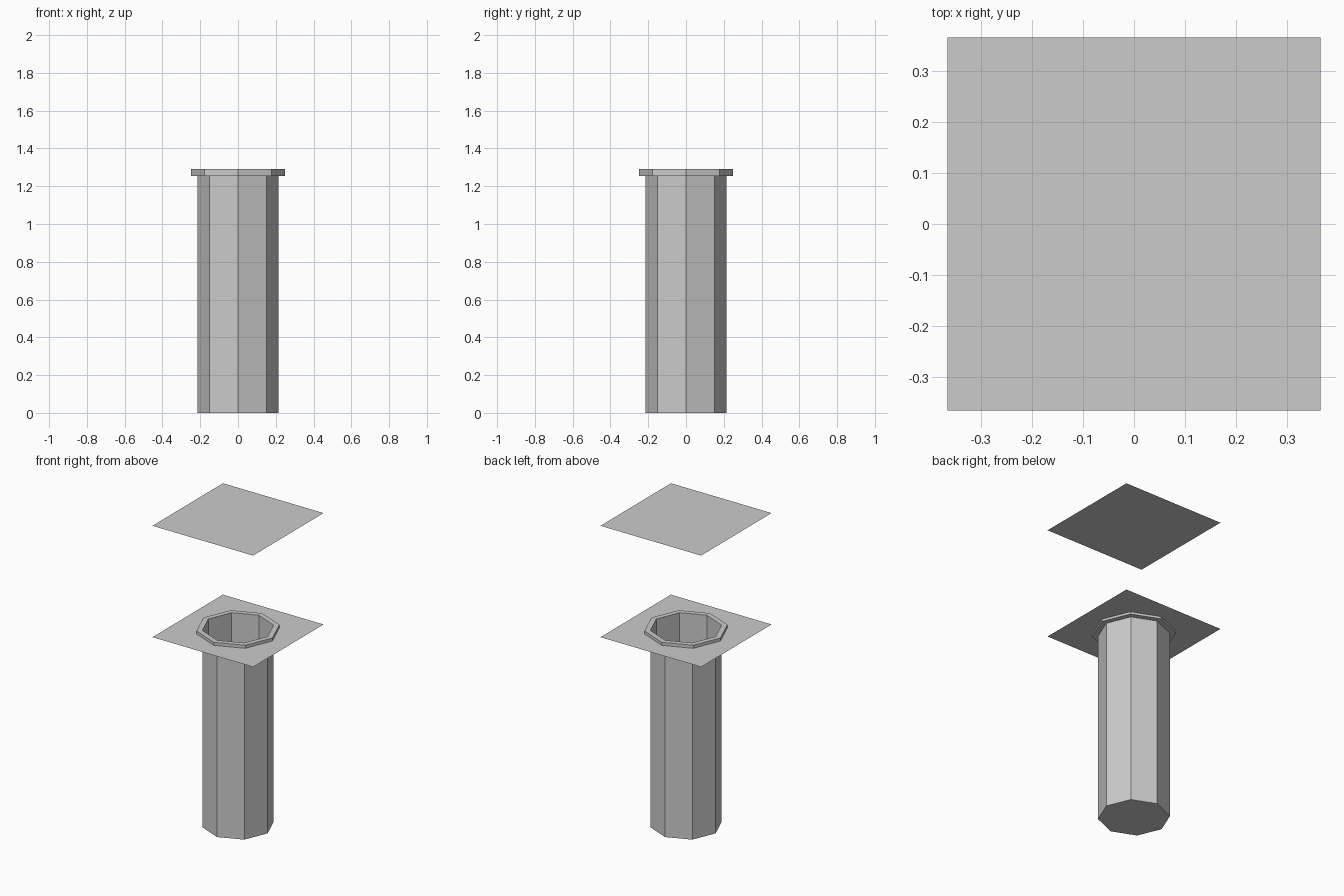
import bpy, bmesh, math

if "Cube" in bpy.data.objects:
    bpy.data.objects.remove(bpy.data.objects["Cube"])

SIDES = 8
R_WALL, R_RIM, HALF = 0.215, 0.25, 0.365
RIM_LOW, RIM_TOP, PLATE_Z = 1.255, 1.29, 1.27


def ring(bm, r, z):
    return [bm.verts.new((r * math.cos(i * math.tau / SIDES),
                          r * math.sin(i * math.tau / SIDES), z)) for i in range(SIDES)]


def bridge(bm, a, b):
    for i in range(SIDES):
        j = (i + 1) % SIDES
        bm.faces.new((a[i], a[j], b[j], b[i]))


def finish(bm, name):
    mesh = bpy.data.meshes.new(name)
    bm.to_mesh(mesh)
    bm.free()
    bpy.context.collection.objects.link(bpy.data.objects.new(name, mesh))


# Open octagonal shaft with a closed bottom
bm = bmesh.new()
low, high = ring(bm, R_WALL, 0), ring(bm, R_WALL, RIM_TOP)
bm.faces.new(low[::-1])
bridge(bm, low, high)
finish(bm, "shaft")

# Rim collar around the mouth
bm = bmesh.new()
loops = [ring(bm, r, z) for r, z in
         ((R_WALL, RIM_LOW), (R_RIM, RIM_LOW), (R_RIM, RIM_TOP), (R_WALL, RIM_TOP))]
for a, b in zip(loops, loops[1:]):
    bridge(bm, a, b)
finish(bm, "rim")

# Square sheet around the rim, with an octagonal hole
bm = bmesh.new()
hole = ring(bm, R_RIM, PLATE_Z)
edge = []
for i in range(SIDES):
    c, s = math.cos(i * math.tau / SIDES), math.sin(i * math.tau / SIDES)
    k = HALF / max(abs(c), abs(s))
    edge.append(bm.verts.new((c * k, s * k, PLATE_Z)))
bridge(bm, edge, hole)
finish(bm, "lower_sheet")

# Solid square sheet floating above
bm = bmesh.new()
bmesh.ops.create_grid(bm, x_segments=1, y_segments=1, size=HALF)
bmesh.ops.translate(bm, verts=bm.verts, vec=(0, 0, 2))
finish(bm, "upper_sheet")
